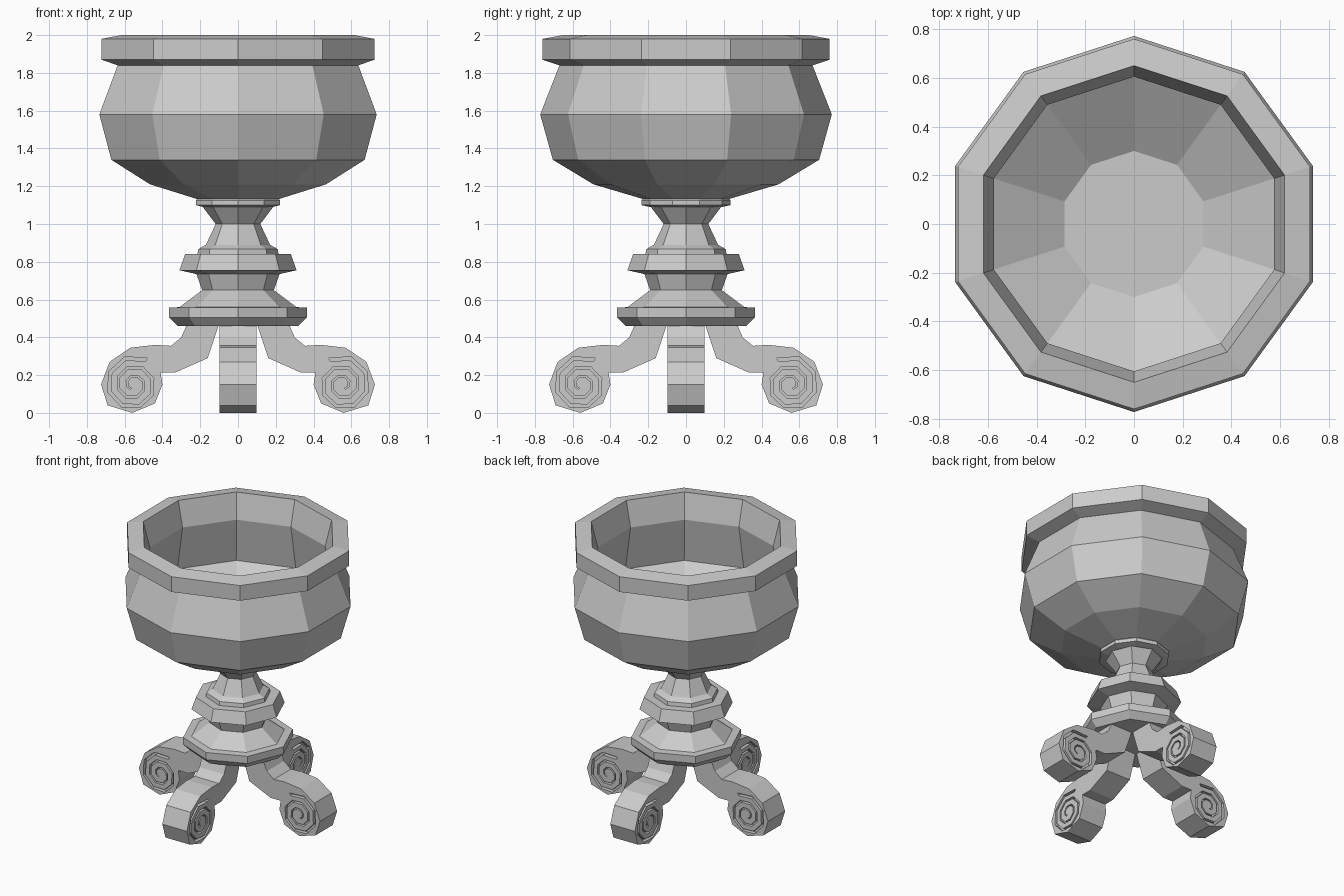
import bpy, bmesh, math
from mathutils import Matrix

if "Cube" in bpy.data.objects:
    bpy.data.objects.remove(bpy.data.objects["Cube"])


def add_object(name, bm):
    bmesh.ops.recalc_face_normals(bm, faces=bm.faces)
    mesh = bpy.data.meshes.new(name)
    bm.to_mesh(mesh)
    bm.free()
    obj = bpy.data.objects.new(name, mesh)
    bpy.context.collection.objects.link(obj)
    return obj


def lathe(name, profile, sides):
    """Closed faceted turning of (radius, z) rings, with a corner on the y axis."""
    bm = bmesh.new()
    rings = []
    for r, z in profile:
        angles = [math.pi / 2 + math.tau * i / sides for i in range(sides)]
        rings.append([bm.verts.new((r * math.cos(a), r * math.sin(a), z)) for a in angles])
    for lo, hi in zip(rings, rings[1:]):
        for i in range(sides):
            j = (i + 1) % sides
            bm.faces.new((lo[i], lo[j], hi[j], hi[i]))
    bm.faces.new(rings[0])
    bm.faces.new(rings[-1])
    return add_object(name, bm)


def prism(bm, outline, y0, y1):
    """Extrude an (x, z) outline from y0 to y1."""
    a = [bm.verts.new((x, y0, z)) for x, z in outline]
    b = [bm.verts.new((x, y1, z)) for x, z in outline]
    bm.faces.new(a)
    bm.faces.new(b[::-1])
    for i in range(len(a)):
        j = (i + 1) % len(a)
        bm.faces.new((a[i], a[j], b[j], b[i]))


# Ten-sided bowl: outside, lip, then the hollow inside down to its floor
lathe("bowl", [(.22, 1.13), (.49, 1.21), (.705, 1.34), (.772, 1.58), (.67, 1.84),
               (.76, 1.87), (.76, 1.98), (.65, 2.0), (.605, 1.82), (.66, 1.5),
               (.30, 1.28)], 10)

# Ten-sided collar under the bowl
lathe("collar", [(.19, 1.09), (.235, 1.10), (.235, 1.125), (.22, 1.14)], 10)

# Eight-sided turned stem and foot
lathe("stem", [(.32, .46), (.365, .505), (.365, .557), (.31, .56), (.19, .65),
               (.22, .735), (.31, .755), (.28, .84), (.215, .84), (.21, .867),
               (.17, .89), (.118, 1.0), (.19, 1.095)], 8)

# Scrolled leg pointing along +x
bm = bmesh.new()
prism(bm, [(.10, .47), (.27, .47), (.30, .40), (.355, .355), (.44, .36), (.57, .345),
           (.68, .27), (.725, .15), (.69, .04), (.56, 0), (.44, .05), (.40, .15),
           (.41, .215), (.33, .215), (.16, .29)][::-1], -.098, .098)
leg = add_object("leg_1", bm)

# Spiral groove cutter for both side faces of the scroll
bm = bmesh.new()
inner, outer = [], []
steps = 20
for i in range(steps + 1):
    t = i / steps
    a = math.radians(118 - 45 * i)
    r = .15 - .125 * t
    w = .010 * (1 - .6 * t)
    for side, rr in ((inner, r - w), (outer, r + w)):
        side.append((.555 + rr * math.cos(a), .15 + rr * math.sin(a)))
for y0, y1 in ((.07, .15), (-.15, -.07)):
    prism(bm, outer + inner[::-1], y0, y1)
bmesh.ops.triangulate(bm, faces=[f for f in bm.faces if len(f.verts) > 4])
cutter = add_object("groove_cutter", bm)
cutter.hide_render = True

cut = leg.modifiers.new("groove", 'BOOLEAN')
cut.operation = 'DIFFERENCE'
cut.solver = 'EXACT'
cut.object = cutter
bpy.context.view_layer.update()
carved = bpy.data.meshes.new_from_object(leg.evaluated_get(bpy.context.evaluated_depsgraph_get()))
leg.modifiers.clear()
leg.data = carved
bpy.data.objects.remove(cutter)

# Three more legs, a quarter turn apart
for k in range(1, 4):
    other = bpy.data.objects.new(f"leg_{k + 1}", carved.copy())
    other.data.transform(Matrix.Rotation(k * math.pi / 2, 4, 'Z'))
    bpy.context.collection.objects.link(other)
